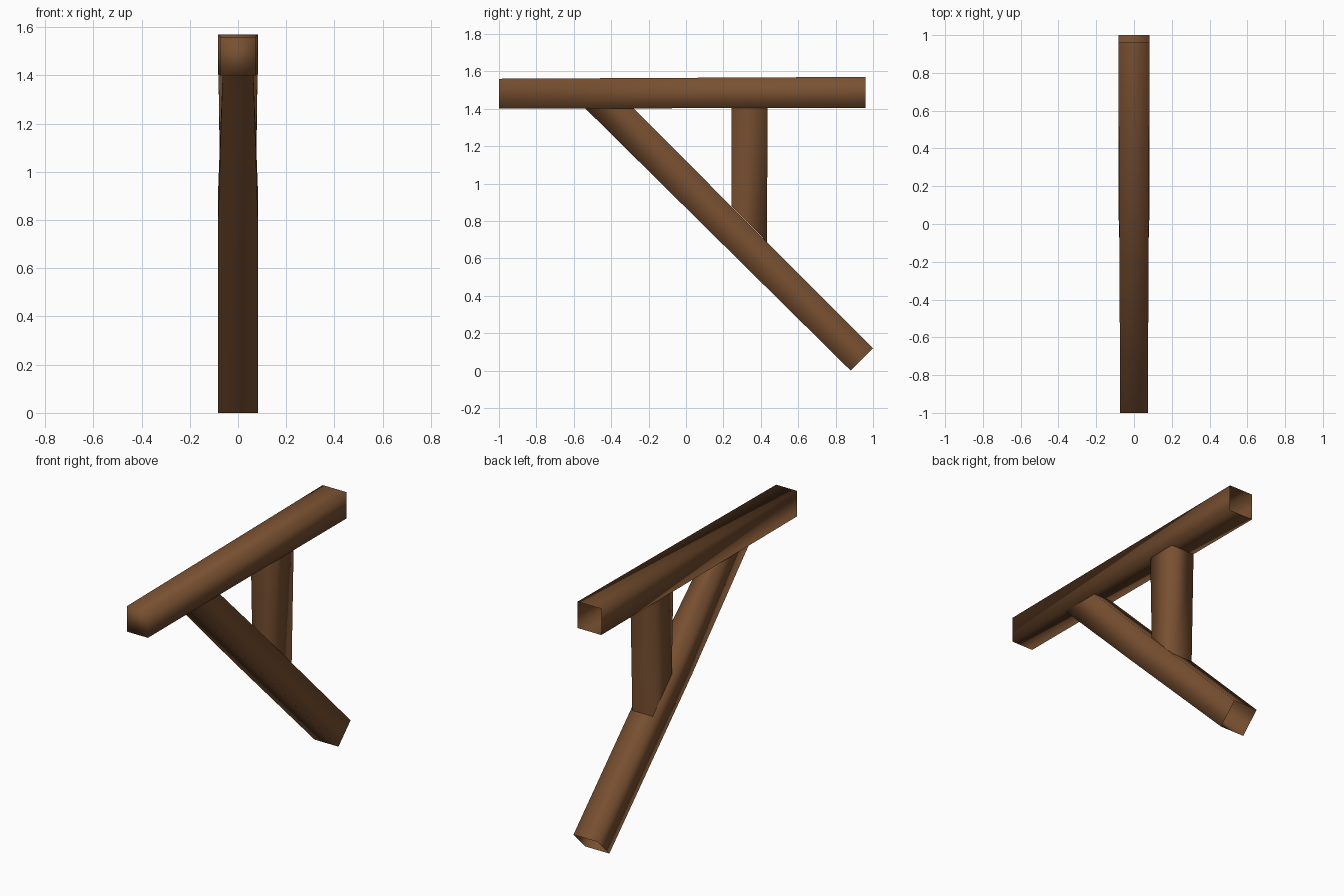
import bpy
import bmesh

default_cube = bpy.data.objects.get("Cube")
if default_cube:
    bpy.data.objects.remove(default_cube, do_unlink=True)

# One brown wood colour for every timber
brown = (0.188, 0.080, 0.030, 1.0)
wood = bpy.data.materials.new("brown_wood")
wood.use_nodes = True
wood.diffuse_color = brown
bsdf = next(n for n in wood.node_tree.nodes if n.type == "BSDF_PRINCIPLED")
bsdf.inputs["Base Color"].default_value = brown


def timber(name, rings, cap_start=False):
    """Four-sided timber through rings of (edge a (y, z), edge b (y, z), half width)."""
    bm = bmesh.new()
    loops = []
    for a, b, w in rings:
        corners = [(-w, *a), (w, *a), (w, *b), (-w, *b)]
        loops.append([bm.verts.new(c) for c in corners])
    for lower, upper in zip(loops, loops[1:]):
        for i in range(4):
            j = (i + 1) % 4
            bm.faces.new((lower[i], lower[j], upper[j], upper[i]))
    if cap_start:
        bm.faces.new(loops[0])
    bmesh.ops.recalc_face_normals(bm, faces=bm.faces)
    for face in bm.faces:
        face.smooth = True
    mesh = bpy.data.meshes.new(name)
    bm.to_mesh(mesh)
    bm.free()
    mesh.materials.append(wood)
    obj = bpy.data.objects.new(name, mesh)
    bpy.context.collection.objects.link(obj)
    return obj


# Horizontal beam, slightly tapered to its closed front end, open at the back
timber("top_beam", [
    ((-1.0, 1.40), (-1.0, 1.56), 0.073),
    ((0.96, 1.405), (0.96, 1.57), 0.083),
], cap_start=True)

# Diagonal brace, cut level under the beam and square at its foot
timber("diagonal_brace", [
    ((0.88, 0.0), (1.0, 0.12), 0.083),
    ((0.06, 0.81), (0.18, 0.94), 0.082),
    ((-0.54, 1.403), (-0.28, 1.403), 0.064),
])

# Short upright post, its foot cut to rest on the brace
timber("upright_post", [
    ((0.243, 0.88), (0.432, 0.688), 0.071),
    ((0.243, 1.404), (0.437, 1.404), 0.081),
])
